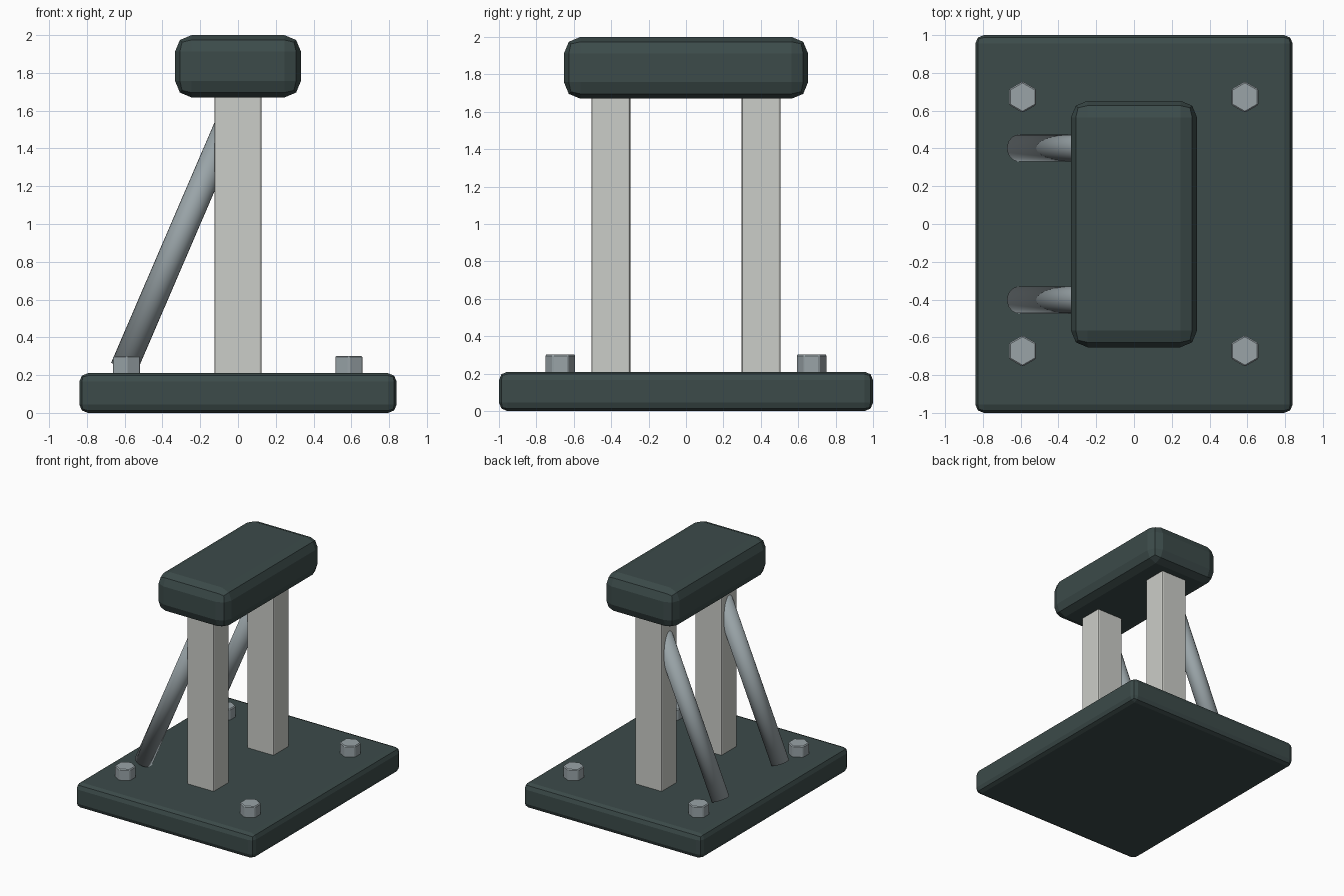
import bpy
import math
from mathutils import Vector

if "Cube" in bpy.data.objects:
    bpy.data.objects.remove(bpy.data.objects["Cube"])


def material(name, rgb):
    m = bpy.data.materials.new(name)
    m.diffuse_color = (*rgb, 1)
    m.use_nodes = True
    m.node_tree.nodes["Principled BSDF"].inputs["Base Color"].default_value = m.diffuse_color
    return m


DARK = material("dark_paint", (0.045, 0.07, 0.068))
PALE = material("pale_metal", (0.6, 0.61, 0.58))
STEEL = material("steel", (0.32, 0.37, 0.39))


def finish(name, mat, bevel=0, segments=2):
    o = bpy.context.object
    o.name = name
    o.data.materials.append(mat)
    if bevel:
        mod = o.modifiers.new("Bevel", 'BEVEL')
        mod.width = bevel
        mod.segments = segments
    return o


def box(name, size, centre, mat, bevel):
    bpy.ops.mesh.primitive_cube_add(size=1, location=centre)
    bpy.context.object.scale = size
    bpy.ops.object.transform_apply(location=False, rotation=False, scale=True)
    return finish(name, mat, bevel)


def rod(name, a, b, radius, mat):
    a, b = Vector(a), Vector(b)
    d = b - a
    bpy.ops.mesh.primitive_cylinder_add(
        vertices=24, radius=radius, depth=d.length, location=(a + b) / 2,
        rotation=d.to_track_quat('Z', 'Y').to_euler())
    bpy.ops.object.shade_smooth()
    return finish(name, mat)


# Floor plate and padded top block
box("base_plate", (1.68, 2.0, 0.21), (0, 0, 0.105), DARK, 0.045)
box("top_block", (0.667, 1.305, 0.33), (0, 0, 1.835), DARK, 0.088)

for side, s in (("left", -1), ("right", 1)):
    # Upright post
    box(f"{side}_post", (0.25, 0.208, 1.51), (0, s * 0.402, 0.945), PALE, 0.012)
    # Diagonal rear brace, upper end buried in the post
    rod(f"{side}_brace", (-0.606, s * 0.402, 0.236), (-0.03, s * 0.402, 1.575), 0.072, STEEL)
    # Hex bolt heads, points along y
    for end, x in (("rear", -0.59), ("front", 0.587)):
        bpy.ops.mesh.primitive_cylinder_add(
            vertices=6, radius=0.083, depth=0.12, location=(x, s * 0.672, 0.242))
        finish(f"{side}_{end}_bolt", STEEL, 0.007, 1)
